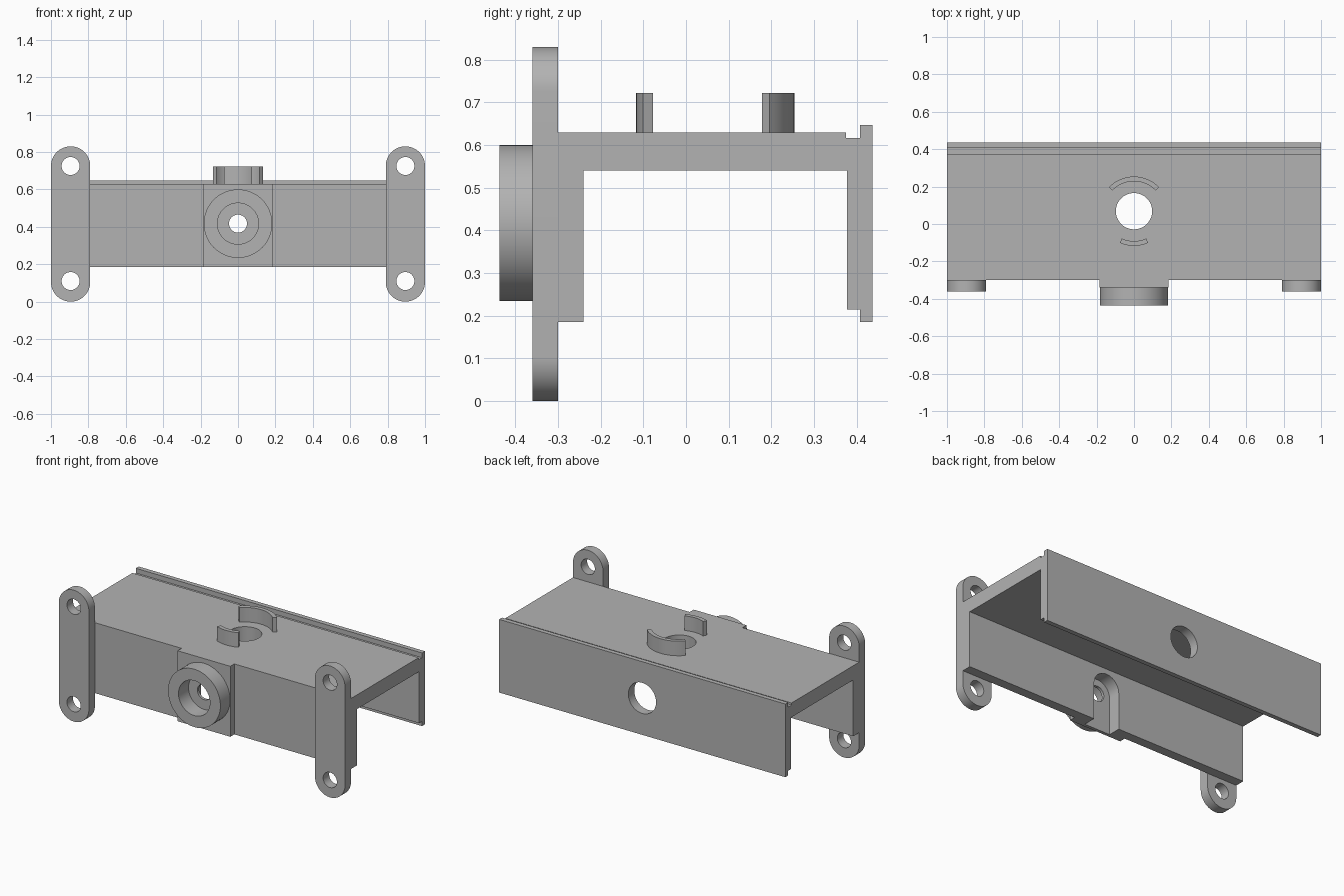
import bpy
import bmesh
from math import sin, cos, pi, radians
from mathutils import Vector

if "Cube" in bpy.data.objects:
    bpy.data.objects.remove(bpy.data.objects["Cube"])

grey = bpy.data.materials.new("plain grey")
grey.use_nodes = True
grey.diffuse_color = (0.45, 0.45, 0.45, 1)
grey.node_tree.nodes["Principled BSDF"].inputs["Base Color"].default_value = grey.diffuse_color

AXIS_Y = 0.0685   # centre line of the channel in y
BOLT_Z = 0.417    # height of the front bolt and the rear hole


def prism(name, outline, direction):
    """Extrude a closed loop of 3D points along a vector."""
    bm = bmesh.new()
    face = bm.faces.new([bm.verts.new(p) for p in outline])
    grown = bmesh.ops.extrude_face_region(bm, geom=[face])["geom"]
    verts = [v for v in grown if isinstance(v, bmesh.types.BMVert)]
    bmesh.ops.translate(bm, verts=verts, vec=Vector(direction))
    bmesh.ops.recalc_face_normals(bm, faces=bm.faces)
    mesh = bpy.data.meshes.new(name)
    bm.to_mesh(mesh)
    bm.free()
    mesh.materials.append(grey)
    obj = bpy.data.objects.new(name, mesh)
    bpy.context.collection.objects.link(obj)
    return obj


def arc(u, v, r, start, end, steps):
    angles = [radians(start + (end - start) * i / steps) for i in range(steps + 1)]
    return [(u + r * cos(a), v + r * sin(a)) for a in angles]


def along_y(name, points, y0, y1):
    return prism(name, [(x, y0, z) for x, z in points], (0, y1 - y0, 0))


def along_z(name, points, z0, z1):
    return prism(name, [(x, y, z0) for x, y in points], (0, 0, z1 - z0))


def circle(u, v, r):
    return arc(u, v, r, 0, 360, 64)[:-1]


def activate(obj):
    bpy.ops.object.select_all(action="DESELECT")
    obj.select_set(True)
    bpy.context.view_layer.objects.active = obj


def cut(obj, cutter):
    cutter.hide_render = True
    activate(obj)
    mod = obj.modifiers.new("cut", "BOOLEAN")
    mod.operation = "DIFFERENCE"
    mod.solver = "EXACT"
    mod.object = cutter
    bpy.ops.object.modifier_apply(modifier=mod.name)
    bpy.data.objects.remove(cutter)


def finish(obj):
    activate(obj)
    bpy.ops.object.shade_smooth_by_angle(angle=radians(30))


# Channel: one profile with the grooved rear flange, swept along x
profile = [(-0.30, 0.185), (-0.24, 0.185), (-0.24, 0.54), (0.378, 0.54),
           (0.378, 0.215), (0.408, 0.215), (0.408, 0.185), (0.437, 0.185),
           (0.437, 0.647), (0.408, 0.647), (0.408, 0.617), (0.375, 0.617),
           (0.375, 0.63), (-0.30, 0.63)]
channel = prism("channel", [(-1, y, z) for y, z in profile], (2, 0, 0))

# Raised front pad and round boss
pad = along_y("front_pad", [(-0.184, 0.185), (0.184, 0.185), (0.184, 0.63), (-0.184, 0.63)],
              -0.34, -0.30)
boss = along_y("front_boss", circle(0, BOLT_Z, 0.183), -0.437, -0.34)


def nut_slot():
    points = arc(0, BOLT_Z, 0.09, 0, 180, 32) + [(-0.09, 0.1), (0.09, 0.1)]
    return along_y("slot_cutter", points, -0.32, -0.2)


# Nut slot behind the pad, bolt hole and counterbore
for part in (channel, pad):
    cut(part, nut_slot())
for part in (pad, boss):
    cut(part, along_y("counterbore_cutter", circle(0, BOLT_Z, 0.11), -0.5, -0.337))
    if part is pad:
        cut(part, along_y("bolt_cutter", circle(0, BOLT_Z, 0.048), -0.5, -0.2))

# Round holes in the rear flange and the top
cut(channel, along_y("rear_cutter", circle(0, BOLT_Z, 0.097), 0.3, 0.5))
cut(channel, along_z("top_cutter", circle(0, AXIS_Y, 0.097), 0.5, 0.7))

# Mounting ears with two holes each
ears = []
for side, x in (("right", -0.895), ("left", 0.895)):
    outline = arc(x, 0.725, 0.105, 0, 180, 32) + arc(x, 0.105, 0.105, 180, 360, 32)
    ear = along_y(side + "_mounting_ear", outline, -0.36, -0.30)
    for z in (0.11, 0.725):
        cut(ear, along_y("ear_cutter", circle(x, z, 0.048), -0.5, -0.2))
    ears.append(ear)

# Curved tabs around the top hole
tabs = []
for name, mid, half in (("rear_tab", 90, 46.5), ("front_tab", 270, 24)):
    outline = (arc(0, AXIS_Y, 0.1855, mid - half, mid + half, 20)
               + arc(0, AXIS_Y, 0.16, mid + half, mid - half, 20))
    tabs.append(along_z(name, outline, 0.63, 0.722))

for part in [channel, pad, boss] + ears + tabs:
    finish(part)
